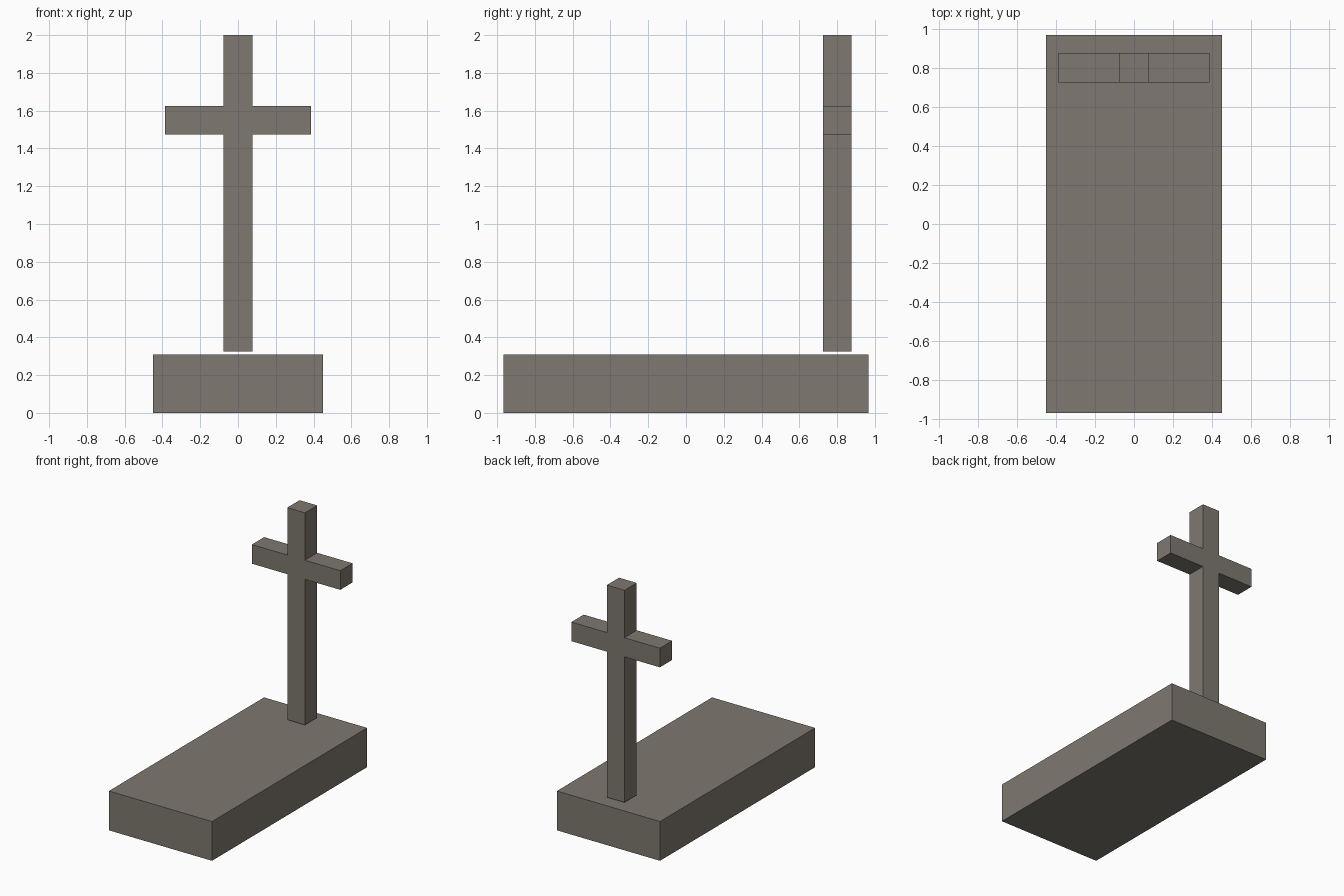
import bpy, bmesh

if "Cube" in bpy.data.objects:
    bpy.data.objects.remove(bpy.data.objects["Cube"])

stone = bpy.data.materials.new("grey_stone")
stone.diffuse_color = (0.21, 0.19, 0.16, 1)
stone.use_nodes = True
stone.node_tree.nodes["Principled BSDF"].inputs["Base Color"].default_value = stone.diffuse_color


def extrude_profile(name, points, y0, y1):
    """Extrude an x-z outline from y0 back to y1."""
    bm = bmesh.new()
    face = bm.faces.new([bm.verts.new((x, y0, z)) for x, z in points])
    ext = bmesh.ops.extrude_face_region(bm, geom=[face], use_keep_orig=True)
    moved = [v for v in ext["geom"] if isinstance(v, bmesh.types.BMVert)]
    bmesh.ops.translate(bm, verts=moved, vec=(0, y1 - y0, 0))
    bmesh.ops.recalc_face_normals(bm, faces=bm.faces)
    mesh = bpy.data.meshes.new(name)
    bm.to_mesh(mesh)
    bm.free()
    mesh.materials.append(stone)
    obj = bpy.data.objects.new(name, mesh)
    bpy.context.collection.objects.link(obj)
    return obj


# Slab lying on the ground
extrude_profile("base_slab", [(-0.45, 0), (0.45, 0), (0.45, 0.31), (-0.45, 0.31)], -0.967, 0.967)

# Upright cross near the back, hovering just above the slab
half = [(0.077, 0.326), (0.077, 1.475), (0.386, 1.475),
        (0.386, 1.626), (0.077, 1.626), (0.077, 2.0)]
outline = half + [(-x, z) for x, z in reversed(half)]
extrude_profile("cross", outline, 0.724, 0.877)
